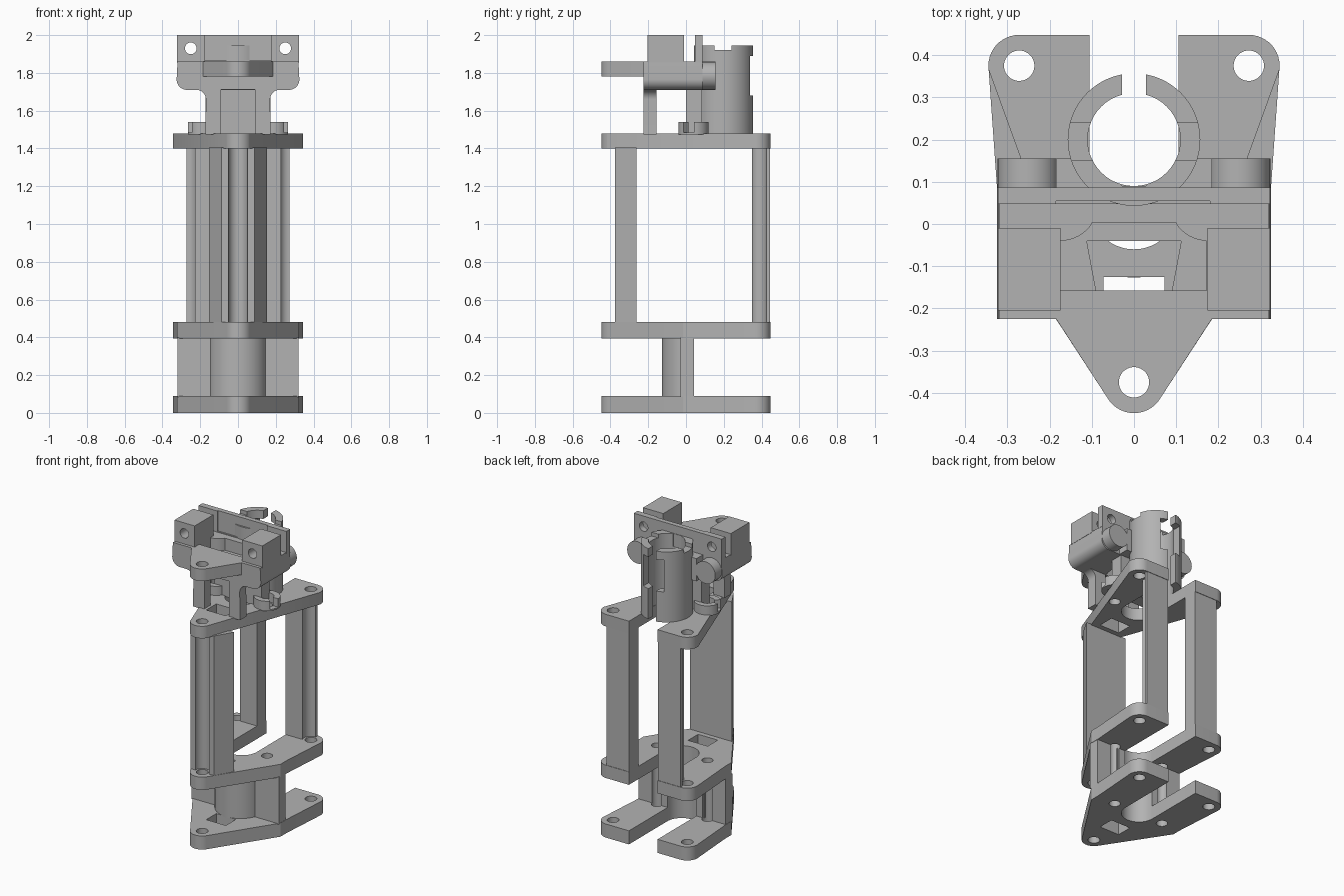
import bpy
import bmesh
from math import sin, cos, radians
from mathutils import Vector

if "Cube" in bpy.data.objects:
    bpy.data.objects.remove(bpy.data.objects["Cube"], do_unlink=True)

grey = bpy.data.materials.new("plain_grey")
grey.use_nodes = True
grey.diffuse_color = (0.45, 0.45, 0.45, 1)
grey.node_tree.nodes["Principled BSDF"].inputs["Base Color"].default_value = (0.45, 0.45, 0.45, 1)


def arc(cx, cy, r, a0, a1, n=12):
    return [(cx + r * cos(radians(a0 + (a1 - a0) * i / n)),
             cy + r * sin(radians(a0 + (a1 - a0) * i / n))) for i in range(n + 1)]


def prism(name, pts, lo, hi, axis="z"):
    """Extrude a 2D outline along z (x,y outline) or along y (x,z outline)."""
    bm = bmesh.new()
    def place(p, h):
        return (p[0], p[1], h) if axis == "z" else (p[0], h, p[1])
    face = bm.faces.new([bm.verts.new(place(p, lo)) for p in pts])
    new = bmesh.ops.extrude_face_region(bm, geom=[face])["geom"]
    move = Vector(place((0, 0), hi - lo))
    bmesh.ops.translate(bm, vec=move, verts=[v for v in new if isinstance(v, bmesh.types.BMVert)])
    bmesh.ops.recalc_face_normals(bm, faces=bm.faces)
    mesh = bpy.data.meshes.new(name)
    bm.to_mesh(mesh)
    bm.free()
    mesh.materials.append(grey)
    obj = bpy.data.objects.new(name, mesh)
    bpy.context.collection.objects.link(obj)
    return obj


def box(name, x0, x1, y0, y1, z0, z1):
    return prism(name, [(x0, y0), (x1, y0), (x1, y1), (x0, y1)], z0, z1)


def rod(name, cx, cy, r, lo, hi, axis="z", n=40):
    return prism(name, arc(cx, cy, r, 0, 360, n)[:-1], lo, hi, axis)


def cut(obj, *cutters):
    bpy.context.view_layer.objects.active = obj
    for c in cutters:
        c.hide_render = True
        mod = obj.modifiers.new("cut", "BOOLEAN")
        mod.operation = "DIFFERENCE"
        mod.solver = "EXACT"
        mod.object = c
        bpy.ops.object.modifier_apply(modifier=mod.name)
        bpy.data.objects.remove(c, do_unlink=True)
    return obj


def mirrored(pts):
    return pts + [(-x, y) for x, y in reversed(pts)]


def u_slot(z0, z1):
    return prism("slot_cutter", [(0.105, 0.6)] + [(-0.105, 0.6)] +
                 arc(0, 0.045, 0.105, 180, 360, 24), z0, z1)


SCREWS = [(0, -0.375), (0.272, 0.375), (-0.272, 0.375)]


# Three stacked plates, the top one with straight sides
def plate(name, z0, z1, waist):
    half = arc(0, -0.375, 0.073, -90, -33) + waist + arc(0.272, 0.375, 0.073, -8, 90)
    obj = prism(name, mirrored(half[1:]) + [half[0]], z0, z1)
    holes = [rod("hole", x, y, 0.036, z0 - 0.1, z1 + 0.1) for x, y in SCREWS]
    holes += [rod("hole", s * 0.185, 0.04, 0.034, z0 - 0.1, z1 + 0.1) for s in (1, -1)]
    holes.append(box("hole", -0.072, 0.072, -0.23, -0.125, z0 - 0.1, z1 + 0.1))
    return cut(obj, u_slot(z0 - 0.1, z1 + 0.1), *holes)


wide = [(0.322, -0.015), (0.322, 0.05)]
plate("bottom_plate", 0, 0.09, wide)
plate("middle_plate", 0.395, 0.48, wide)
plate("top_plate", 1.4, 1.48, [])

# Lower spacer: cross wall with a half sleeve
cut(box("spacer_wall", -0.32, 0.32, -0.03, 0.042, 0.085, 0.4), u_slot(0, 0.6),
    *[rod("hole", s * 0.185, 0.04, 0.034, 0, 0.6) for s in (1, -1)])
cut(prism("spacer_sleeve", arc(0, 0.03, 0.157, 180, 360, 32), 0.085, 0.4), u_slot(0, 0.6))

# Tall columns with screw grooves
cut(prism("front_column", mirrored([(0.087, -0.375), (0.153, -0.262)]), 0.475, 1.405),
    rod("groove", 0, -0.375, 0.05, 0.4, 1.5))
for s, side in ((1, "left"), (-1, "right")):
    x0, x1 = sorted((s * 0.105, s * 0.272))
    cut(box(side + "_back_column", x0, x1, 0.35, 0.445, 0.475, 1.405),
        rod("groove", s * 0.272, 0.375, 0.05, 0.4, 1.5))
    # Open clip rings on the top plate
    a = -20 if s > 0 else 200
    cut(rod(side + "_clip", s * 0.185, 0.04, 0.08, 1.475, 1.54),
        rod("hole", s * 0.185, 0.04, 0.042, 1.4, 1.6),
        prism("gap", [(s * 0.185, 0.04)] + arc(s * 0.185, 0.04, 0.15, a - 22, a + 22, 3), 1.485, 1.6))

# Head: saddle with rounded corners, legs and pocket
saddle = [(0.32, 1.86)] + arc(0.27, 1.765, 0.055, 0, -90) + arc(0.22, 1.66, 0.05, 90, 180)
front = prism("front_legs", mirrored(saddle + [(0.172, 1.475)]), -0.225, -0.157, "y")
cut(front, box("arch", -0.09, 0.09, -0.4, 0, 1.4, 1.712))
saddle_top = [(0.32, 1.86)] + arc(0.27, 1.765, 0.055, 0, -90)
body = prism("saddle_body", mirrored(saddle_top), -0.16, 0.087, "y")
cut(body, box("pocket", -0.175, 0.172, -0.157, 0.003, 1.78, 2),
    prism("opening", [(-0.09, -0.157), (0.09, -0.157), (0.112, -0.04), (-0.112, -0.04)], 1.6, 2))
box("back_leg", -0.172, 0.172, 0, 0.085, 1.475, 1.72)
nose = prism("nose", mirrored(arc(0, -0.375, 0.073, -88, -33) + [(0.185, -0.224)]), 1.78, 1.86)
cut(nose, rod("hole", 0, -0.375, 0.036, 1.7, 1.9))
for s, side in ((1, "left"), (-1, "right")):
    # Pocket fillet, screw block, rear boss
    prism(side + "_pocket_fillet", [(s * 0.175, 0.003)] +
          [(s * x, y) for x, y in arc(0.175, 0.05, 0.09, 270, 212, 8)] + [(s * 0.1, 0.003)], 1.775, 1.86)
    x0, x1 = sorted((s * 0.174, s * 0.322))
    cut(box(side + "_screw_block", x0, x1, -0.205, -0.01, 1.855, 2),
        rod("hole", s * 0.25, 1.93, 0.031, -0.4, 0.1, "y"))
    rod(side + "_rear_boss", s * 0.25, 1.785, 0.073, 0.08, 0.155, "y")
cut(box("back_plate", -0.322, 0.322, 0.047, 0.087, 1.855, 2),
    *[rod("hole", s * 0.25, 1.93, 0.031, -0.1, 0.2, "y") for s in (1, -1)],
    box("step", -0.185, 0.18, 0, 0.055, 1.865, 2.1))

# Split tube behind the head
tube = rod("split_tube", 0, 0.2, 0.157, 1.478, 1.945, n=64)
cut(tube, rod("bore", 0, 0.2, 0.11, 1.4, 2.1, n=48),
    box("slit", -0.029, 0.029, 0.09, 0.5, 1.4, 2.1),
    box("wide_slit", -0.075, 0.075, 0.25, 0.5, 1.68, 1.89),
    box("top_step", -0.3, 0.3, 0.15, 0.24, 1.92, 2.1))
web = box("tube_web", -0.185, 0.185, 0.08, 0.155, 1.71, 1.86)
cut(web, rod("bore", 0, 0.2, 0.11, 1.4, 2.1, n=48))

# Shading
bpy.ops.object.select_all(action="DESELECT")
for obj in bpy.context.collection.objects:
    if obj.type == "MESH" and grey.name in obj.data.materials:
        obj.select_set(True)
        bpy.context.view_layer.objects.active = obj
bpy.ops.object.shade_smooth_by_angle(angle=radians(30))
